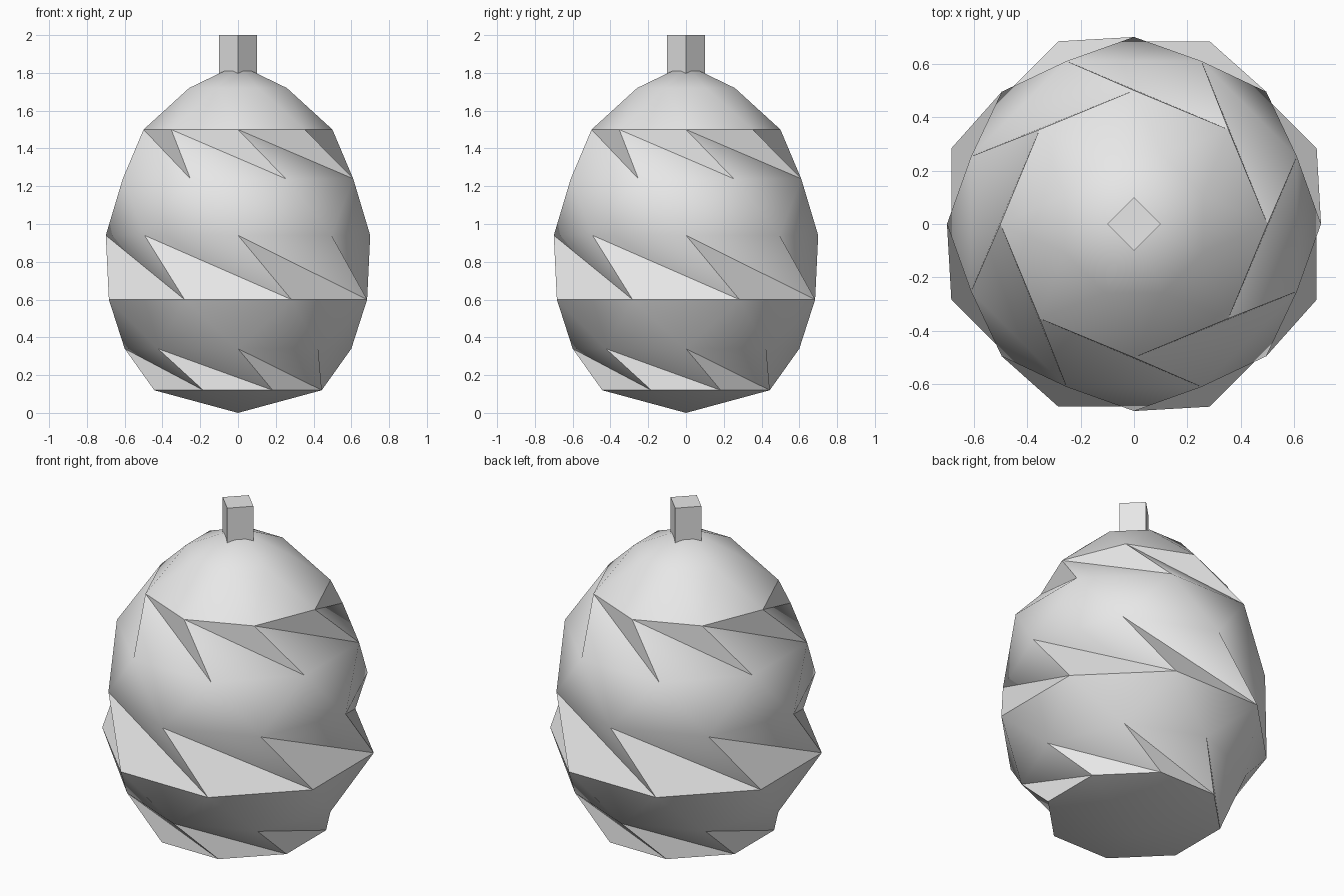
import bpy, bmesh, math

if "Cube" in bpy.data.objects:
    bpy.data.objects.remove(bpy.data.objects["Cube"])

grey = bpy.data.materials.new("grey")
grey.diffuse_color = (0.8, 0.8, 0.8, 1)
grey.use_nodes = True
grey.node_tree.nodes["Principled BSDF"].inputs["Base Color"].default_value = grey.diffuse_color
SIDES = 8


def finish(bm, name):
    bmesh.ops.recalc_face_normals(bm, faces=bm.faces)
    mesh = bpy.data.meshes.new(name)
    bm.to_mesh(mesh)
    bm.free()
    mesh.materials.append(grey)
    obj = bpy.data.objects.new(name, mesh)
    bpy.context.collection.objects.link(obj)
    return obj


# Body: eight-sided rings from top to bottom, alternately turned half a step
rings = [(1.72, 0.28), (1.50, 0.50), (1.24, 0.66), (0.94, 0.70),
         (0.60, 0.74), (0.34, 0.60), (0.12, 0.48)]
hard_rims = (1, 4, 6)
bm = bmesh.new()
loops = []
for i, (z, r) in enumerate(rings):
    turn = 0.5 if i % 2 == 0 else 0
    angles = [(k + turn) * math.tau / SIDES for k in range(SIDES)]
    loops.append([bm.verts.new((r * math.cos(a), r * math.sin(a), z)) for a in angles])
tip = bm.verts.new((0, 0, 1.845))
base = bm.verts.new((0, 0, 0))

# Bands of triangles; every second band is twisted into saw teeth
for up, low in zip(loops, loops[1:]):
    for k in range(SIDES):
        n = (k + 1) % SIDES
        bm.faces.new((up[k], low[k], low[n]))
        bm.faces.new((up[k], low[n], up[n]))
for k in range(SIDES):
    n = (k + 1) % SIDES
    bm.faces.new((tip, loops[0][k], loops[0][n]))
    bm.faces.new((base, loops[-1][n], loops[-1][k]))

# Smooth bands, with hard tooth edges and rims
level = {v: i for i, loop in enumerate(loops) for v in loop}
level[tip], level[base] = -1, len(loops)
for f in bm.faces:
    f.smooth = True
for e in bm.edges:
    a, b = sorted(level[v] for v in e.verts)
    tooth = a != b and a in (1, 3, 5)
    e.smooth = not (tooth or (a == b and a in hard_rims))
finish(bm, "body")

# Stem: square post turned on its corner
bm = bmesh.new()
foot, head = ([bm.verts.new((0.1 * math.cos(k * math.pi / 2),
                             0.1 * math.sin(k * math.pi / 2), z)) for k in range(4)]
              for z in (1.75, 2.0))
bm.faces.new(foot[::-1])
bm.faces.new(head)
for k in range(4):
    n = (k + 1) % 4
    bm.faces.new((foot[k], foot[n], head[n], head[k]))
finish(bm, "stem")
